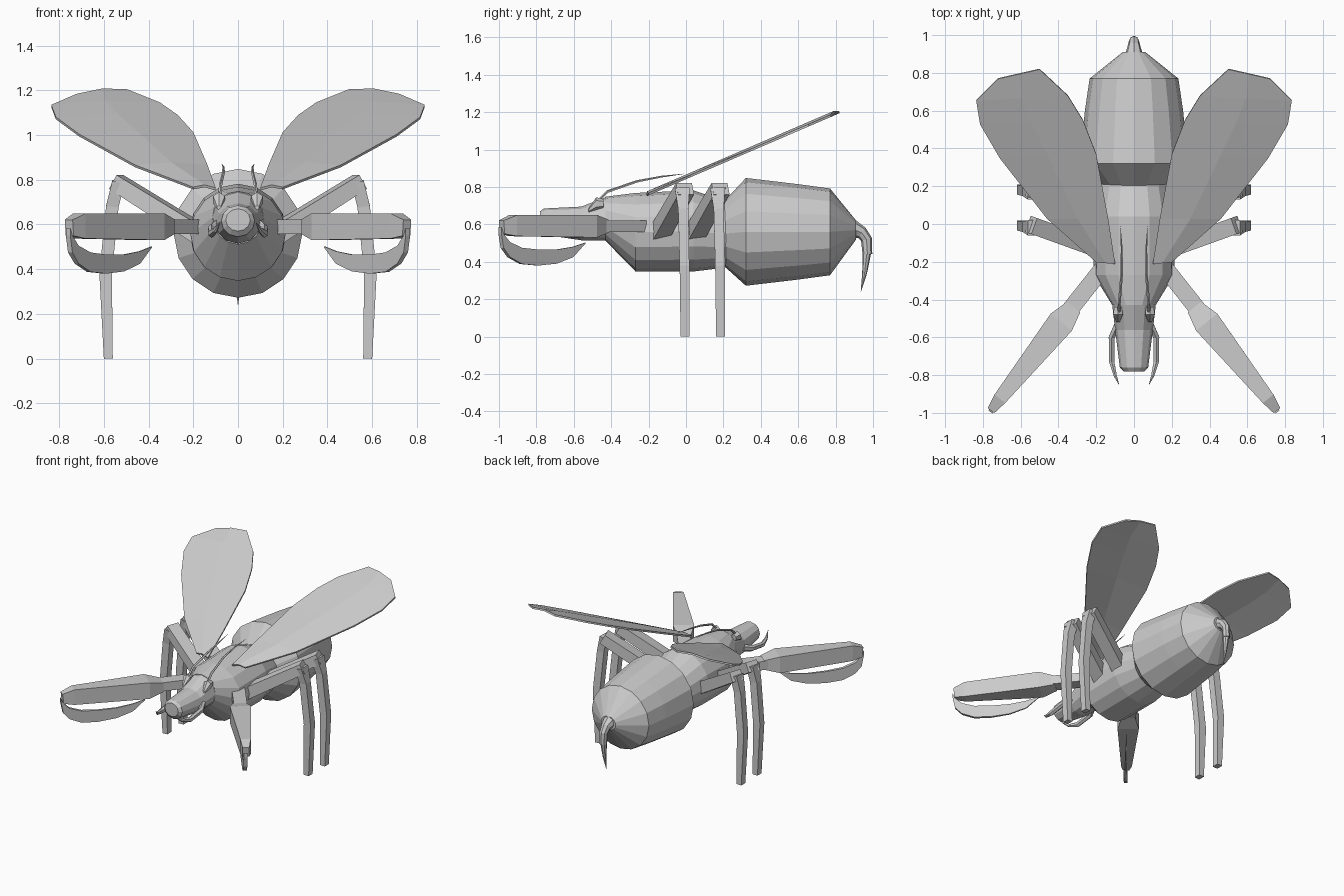
import bpy, bmesh, math
from mathutils import Vector


def finish(name, bm):
    bmesh.ops.recalc_face_normals(bm, faces=bm.faces)
    me = bpy.data.meshes.new(name)
    bm.to_mesh(me)
    bm.free()
    ob = bpy.data.objects.new(name, me)
    bpy.context.collection.objects.link(ob)
    return ob


def sweep(name, stations, n=4, up=(0, 0, 1), fixed=None, mirror=1):
    """Skin rings along a path; station = (x, y, z, half width, half height)."""
    bm = bmesh.new()
    pts = [Vector((s[0] * mirror, s[1], s[2])) for s in stations]
    up = Vector(up)
    k, off = (math.sqrt(2), math.pi / 4) if n == 4 else (1, math.pi / 2)
    rings = []
    for i, s in enumerate(stations):
        a, b = pts[max(i - 1, 0)], pts[min(i + 1, len(pts) - 1)]
        t = Vector(fixed) if fixed else (b - a).normalized()
        side = up.cross(t).normalized()
        top = t.cross(side)
        rings.append([bm.verts.new(pts[i]
                      + side * s[3] * k * math.cos(off + math.tau * j / n)
                      + top * s[4] * k * math.sin(off + math.tau * j / n)) for j in range(n)])
    for r, q in zip(rings, rings[1:]):
        for j in range(n):
            bm.faces.new((r[j], r[(j + 1) % n], q[(j + 1) % n], q[j]))
    bm.faces.new(rings[0])
    bm.faces.new(rings[-1])
    return finish(name, bm)


def body(name, rows, n):
    # rows: (y, centre z, half width, half height)
    return sweep(name, [(0, y, z, w, h) for y, z, w, h in rows], n, fixed=(0, 1, 0))


# head, thorax and abdomen
body("head", [(-.78, .62, .055, .05), (-.76, .615, .075, .07), (-.56, .605, .1, .09),
              (-.43, .63, .115, .115), (-.36, .6, .14, .14)], 12)
body("thorax", [(-.43, .63, .115, .118), (-.27, .558, .213, .21), (.04, .565, .217, .217),
                (.22, .545, .18, .175)], 16)
body("abdomen", [(.2, .55, .17, .17), (.32, .56, .288, .288), (.6, .56, .26, .255),
                 (.77, .56, .235, .232), (.91, .57, .06, .05)], 16)

# stinger
sweep("stinger_base", [(0, .89, .575, .05, .05), (0, .94, .555, .034, .034),
                       (0, .965, .52, .03, .028), (0, .97, .44, .026, .026)], 8, up=(1, 0, 0))
sweep("stinger", [(0, .968, .46, .024, .024), (0, .955, .34, .013, .013),
                  (0, .935, .24, .001, .001)], 8, up=(1, 0, 0))

# wing rows: (inner x, y), (outer x, y)
WING = [((.10, -.21), (.20, -.2)), ((.137, .03), (.46, .03)), ((.2, .37), (.71, .35)),
        ((.27, .55), (.815, .53)), ((.35, .68), (.835, .655)), ((.5, .82), (.72, .77))]

for m, tag in ((1, "left"), (-1, "right")):
    # wing
    bm = bmesh.new()
    rows = []
    for a, b in WING:
        mid = ((a[0] + b[0]) / 2, (a[1] + b[1]) / 2)
        rows.append([bm.verts.new((m * x, y, .848 + .43 * y + dz))
                     for (x, y), dz in ((a, 0), (mid, .012), (b, 0))])
    for r, q in zip(rows, rows[1:]):
        for j in range(2):
            bm.faces.new((r[j], r[j + 1], q[j + 1], q[j]))
    wing = finish(tag + "_wing", bm)
    mod = wing.modifiers.new("thickness", 'SOLIDIFY')
    mod.thickness = .012
    mod.offset = 0

    # two walking legs
    for y, pos in ((0, "middle"), (.19, "rear")):
        sweep(f"{tag}_{pos}_thigh", [(.17, y - .14, .555, .045, .042),
                                     (.545, y - .005, .79, .045, .036)], mirror=m)
        sweep(f"{tag}_{pos}_shin", [(.535, y - .02, .79, .028, .04), (.562, y - .015, .68, .028, .027),
                                    (.592, y - .008, .38, .028, .026), (.58, y - .005, 0, .02, .024)],
              up=(0, 1, 0), mirror=m)

    # grasping arm
    sweep(tag + "_upper_arm", [(.17, -.24, .59, .045, .032), (.36, -.48, .59, .045, .032)], mirror=m)
    sweep(tag + "_forearm", [(.32, -.44, .59, .045, .034), (.385, -.52, .59, .072, .06),
                             (.71, -.925, .593, .036, .056), (.755, -.985, .585, .022, .036)], mirror=m)
    # curved blade in the vertical plane of the forearm: (distance along arm, top z, bottom z)
    blade = [(1, .585, .55), (.975, .55, .475), (.9, .505, .425), (.76, .475, .388),
             (.57, .465, .38), (.36, .465, .39), (.17, .48, .425), (.03, .502, .498)]
    sweep(tag + "_blade", [(.375 + .385 * u, -.525 - .47 * u, (a + b) / 2, .01 * (.3 + u), (a - b) / 2)
                           for u, a, b in blade], fixed=Vector((-.385 * m, .47, 0)).normalized(), mirror=m)

    # mandible
    sweep(tag + "_mandible", [(.09, -.54, .6, .02, .025), (.118, -.6, .58, .018, .022),
                              (.118, -.73, .56, .016, .02), (.1, -.8, .575, .01, .012),
                              (.08, -.85, .61, .001, .001)], 6, mirror=m)
    # eye and antenna
    sweep(tag + "_eye", [(.085, -.52, .675, .01, .01), (.085, -.48, .71, .03, .035),
                         (.085, -.44, .71, .022, .025)], 6, fixed=(0, 1, 0), mirror=m)
    sweep(tag + "_antenna", [(.08, -.475, .72, .008, .008), (.078, -.42, .775, .008, .008),
                             (.065, -.26, .83, .007, .007), (.065, -.13, .855, .005, .005),
                             (.072, -.01, .87, .001, .001)], 5, mirror=m)
